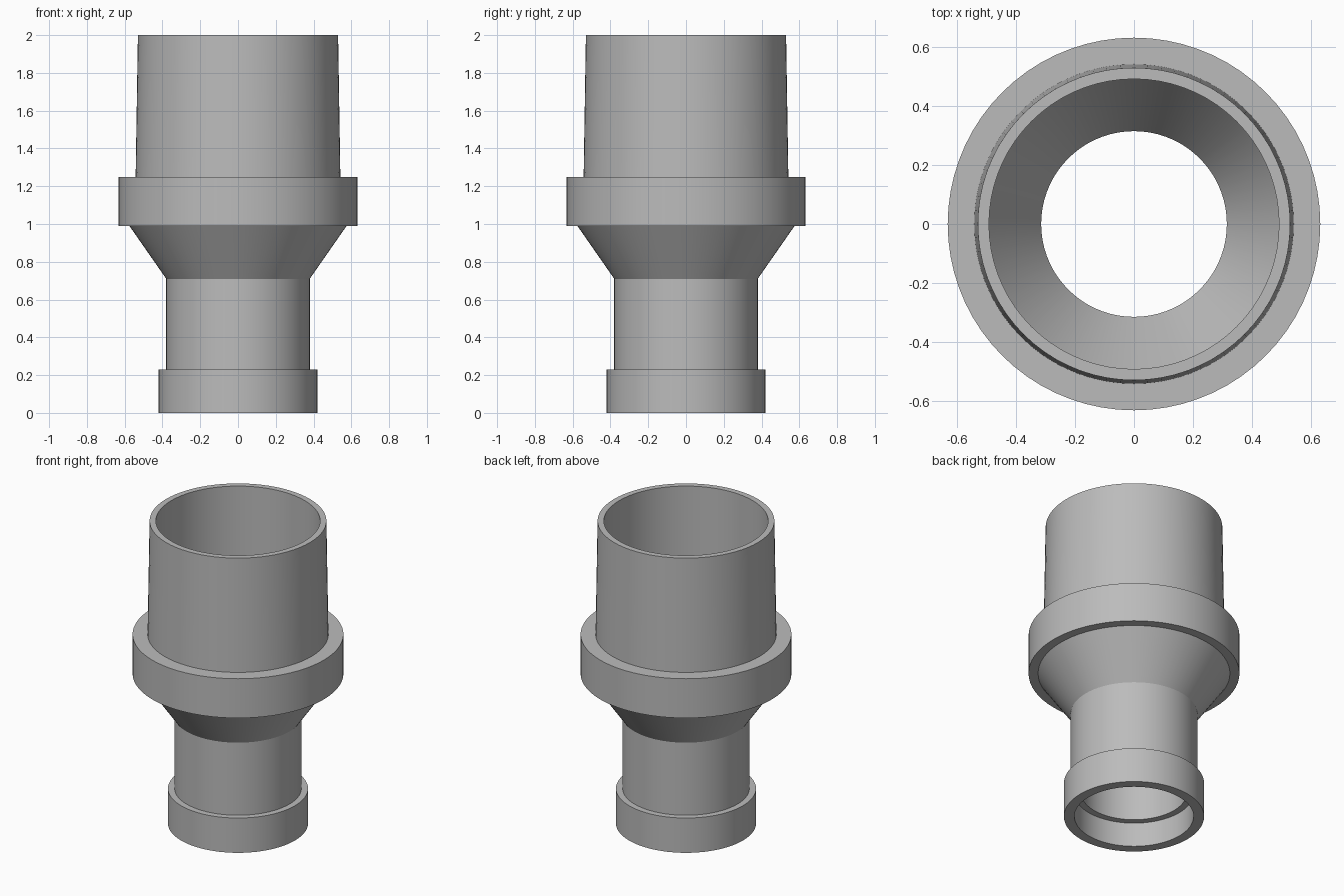
import bpy
import bmesh
import math

cube = bpy.data.objects.get("Cube")
if cube:
    bpy.data.objects.remove(cube, do_unlink=True)

SEGMENTS = 72

grey = bpy.data.materials.new("mid_grey")
grey.use_nodes = True
colour = (0.5, 0.5, 0.5, 1)
grey.diffuse_color = colour
grey.node_tree.nodes["Principled BSDF"].inputs["Base Color"].default_value = colour


def lathe(name, profile, material):
    """Revolve a closed (radius, height) profile around the z axis."""
    bm = bmesh.new()
    rings = []
    for r, z in profile:
        rings.append([bm.verts.new((r * math.cos(a), r * math.sin(a), z))
                      for a in (math.tau * i / SEGMENTS for i in range(SEGMENTS))])
    for k, low in enumerate(rings):
        high = rings[(k + 1) % len(rings)]
        for i in range(SEGMENTS):
            j = (i + 1) % SEGMENTS
            bm.faces.new((low[i], low[j], high[j], high[i]))
    bmesh.ops.recalc_face_normals(bm, faces=bm.faces)
    mesh = bpy.data.meshes.new(name)
    bm.to_mesh(mesh)
    bm.free()
    mesh.materials.append(material)
    obj = bpy.data.objects.new(name, mesh)
    bpy.context.collection.objects.link(obj)
    return obj


# Outside: bottom collar, neck, cone, wide flange, tapered spigot
outside = [(0.42, 0), (0.42, 0.23), (0.38, 0.23), (0.38, 0.71), (0.575, 0.99),
           (0.632, 0.99), (0.632, 1.25), (0.542, 1.25), (0.53, 2)]
# Inside: wide bore, cone, narrow bore, ledge and bottom socket
inside = [(0.492, 2), (0.492, 0.99), (0.315, 0.71), (0.315, 0.16),
          (0.357, 0.16), (0.357, 0)]
adapter = lathe("pipe_adapter", outside + inside, grey)

# Smooth the round walls, keep the rims sharp
bpy.ops.object.select_all(action='DESELECT')
adapter.select_set(True)
bpy.context.view_layer.objects.active = adapter
bpy.ops.object.shade_smooth_by_angle(angle=math.radians(25))
